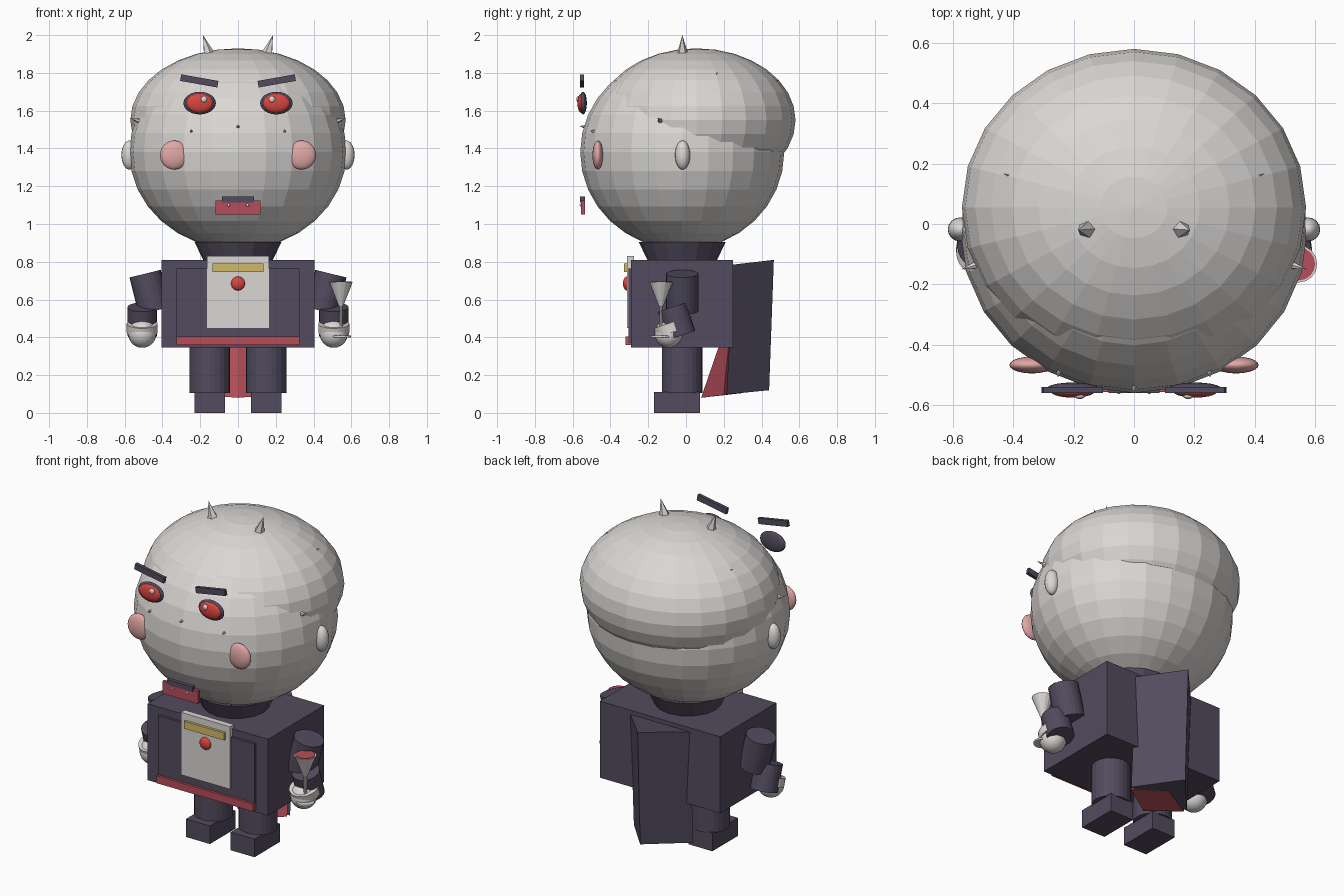
import bpy, bmesh, math
from mathutils import Vector, Matrix

if "Cube" in bpy.data.objects:
    bpy.data.objects.remove(bpy.data.objects["Cube"])


def material(name, rgb):
    m = bpy.data.materials.new(name)
    m.diffuse_color = (*rgb, 1)
    m.use_nodes = True
    m.node_tree.nodes["Principled BSDF"].inputs["Base Color"].default_value = m.diffuse_color
    return m


GREY = material("pale_grey", (0.70, 0.675, 0.655))
DARK = material("dark_plum", (0.084, 0.070, 0.112))
CRIMSON = material("crimson", (0.47, 0.075, 0.10))
RED = material("bright_red", (0.70, 0.060, 0.050))
GOLD = material("gold", (0.64, 0.49, 0.14))
PINK = material("blush_pink", (0.75, 0.39, 0.375))


def finish(name, mat, bm, smooth=False):
    bmesh.ops.recalc_face_normals(bm, faces=bm.faces)
    me = bpy.data.meshes.new(name)
    bm.to_mesh(me)
    bm.free()
    me.materials.append(mat)
    for p in me.polygons:
        p.use_smooth = smooth
    ob = bpy.data.objects.new(name, me)
    bpy.context.collection.objects.link(ob)
    return ob


def ball(name, mat, loc, radii, seg=24, rings=16, smooth=False):
    bm = bmesh.new()
    bmesh.ops.create_uvsphere(bm, u_segments=seg, v_segments=rings, radius=1)
    bmesh.ops.transform(bm, verts=bm.verts,
                        matrix=Matrix.Translation(loc) @ Matrix.Diagonal((*radii, 1)))
    return finish(name, mat, bm, smooth)


def box(name, mat, x, y, z, tilt=0):
    """Box from its (min, max) ranges, tilted about the y axis."""
    bm = bmesh.new()
    bmesh.ops.create_cube(bm, size=1)
    mid = [(a + b) / 2 for a, b in (x, y, z)]
    size = [b - a for a, b in (x, y, z)]
    bmesh.ops.transform(bm, verts=bm.verts, matrix=Matrix.Translation(mid)
                        @ Matrix.Rotation(tilt, 4, 'Y') @ Matrix.Diagonal((*size, 1)))
    return finish(name, mat, bm)


def rod(name, mat, start, end, r1, r2, seg=24):
    """Cylinder or cone running from start to end."""
    a, b = Vector(start), Vector(end)
    bm = bmesh.new()
    bmesh.ops.create_cone(bm, cap_ends=True, segments=seg, radius1=r1, radius2=r2,
                          depth=(b - a).length)
    bmesh.ops.transform(bm, verts=bm.verts, matrix=Matrix.Translation((a + b) / 2)
                        @ (b - a).to_track_quat('Z', 'Y').to_matrix().to_4x4())
    return finish(name, mat, bm)


def loft(name, mat, bottom, top):
    """Prism joining two matching outlines."""
    bm = bmesh.new()
    lo = [bm.verts.new(p) for p in bottom]
    hi = [bm.verts.new(p) for p in top]
    bm.faces.new(lo)
    bm.faces.new(hi)
    for i in range(len(lo)):
        j = (i + 1) % len(lo)
        bm.faces.new((lo[i], lo[j], hi[j], hi[i]))
    return finish(name, mat, bm)


# Head, hair cap and neck
ball("head", GREY, (0, -0.02, 1.38), (0.575, 0.54, 0.515))
ball("hair_cap", GREY, (0, 0.055, 1.55), (0.57, 0.525, 0.38))
rod("neck", DARK, (0, -0.02, 0.80), (0, -0.02, 0.905), 0.18, 0.23, 16)

# Torso and front details
box("torso", DARK, (-0.405, 0.405), (-0.29, 0.25), (0.345, 0.81))
box("vest_panel", DARK, (-0.325, 0.325), (-0.305, -0.28), (0.37, 0.765))
box("belt", CRIMSON, (-0.325, 0.325), (-0.32, -0.28), (0.36, 0.405))
box("shirt_bib", GREY, (-0.165, 0.165), (-0.312, -0.275), (0.45, 0.83))
box("collar_bar", GOLD, (-0.135, 0.135), (-0.327, -0.305), (0.745, 0.79))
ball("chest_gem", RED, (0, -0.312, 0.685), (0.037, 0.022, 0.037), 16, 10)

# Mouth
box("mouth", CRIMSON, (-0.12, 0.12), (-0.556, -0.535), (1.05, 1.125))
box("lip", DARK, (-0.085, 0.085), (-0.56, -0.535), (1.115, 1.145))
# Nose
rod("nose", GREY, (0, -0.53, 1.515), (0, -0.56, 1.517), 0.01, 0.002, 6)

for s, side in ((-1, "left"), (1, "right")):
    # Face
    ball(side + "_ear", GREY, (s * 0.575, -0.018, 1.365), (0.042, 0.04, 0.077), 16, 12, True)
    ball(side + "_cheek", PINK, (s * 0.338, -0.467, 1.365), (0.075, 0.028, 0.077), 20, 12, True)
    ball(side + "_eye_rim", DARK, (s * 0.203, -0.545, 1.64), (0.086, 0.02, 0.06), 20, 12, True)
    ball(side + "_iris", RED, (s * 0.203, -0.555, 1.64), (0.072, 0.02, 0.05), 20, 12, True)
    ball(side + "_eye_glint", GREY, (s * 0.18, -0.57, 1.66), (0.017, 0.01, 0.017), 12, 8, True)
    box(side + "_brow", DARK, sorted((s * 0.105, s * 0.305)), (-0.56, -0.54),
        (1.74, 1.775), -s * math.radians(10))
    ball(side + "_tooth", GREY, (s * 0.05, -0.557, 1.10), (0.008, 0.006, 0.008), 8, 6)

    # Horns and small spikes
    rod(side + "_horn", GREY, (s * 0.155, -0.018, 1.90), (s * 0.185, -0.02, 2.0), 0.031, 0, 5)
    rod(side + "_temple_spike", GREY, (s * 0.52, -0.135, 1.545),
        (s * 0.572, -0.15, 1.56), 0.015, 0, 6)
    rod(side + "_freckle", GREY, (s * 0.245, -0.475, 1.49), (s * 0.252, -0.505, 1.492), 0.012, 0.003, 6)
    rod(side + "_hair_spike", GREY, (s * 0.40, 0.155, 1.785), (s * 0.433, 0.167, 1.803), 0.006, 0, 6)

    # Arms, cuffs and hands
    rod(side + "_upper_arm", DARK, (s * 0.443, -0.02, 0.54), (s * 0.492, -0.02, 0.737), 0.085, 0.085)
    rod(side + "_forearm", DARK, (s * 0.507, -0.025, 0.41), (s * 0.507, -0.074, 0.56), 0.078, 0.078)
    rod(side + "_cuff", GREY, (s * 0.507, -0.078, 0.425), (s * 0.507, -0.094, 0.473), 0.082, 0.082)
    ball(side + "_hand", GREY, (s * 0.507, -0.092, 0.42), (0.075, 0.075, 0.075), 20, 12, True)

    # Legs and feet
    rod(side + "_leg", DARK, (s * 0.15, -0.02, 0.105), (s * 0.15, -0.02, 0.36), 0.108, 0.108)
    box(side + "_foot", DARK, sorted((s * 0.07, s * 0.23)), (-0.17, 0.075), (0, 0.11))

# Goblet in one hand
gx, gy = 0.545, -0.132
rod("goblet_bowl", GREY, (gx, gy, 0.565), (gx, gy, 0.692), 0.012, 0.062, 16)
rod("goblet_drink", CRIMSON, (gx, gy, 0.685), (gx, gy, 0.696), 0.055, 0.055, 16)
rod("goblet_stem", GREY, (gx, gy, 0.405), (gx, gy, 0.57), 0.009, 0.009, 10)
rod("goblet_base", GREY, (gx, gy, 0.40), (gx, gy, 0.41), 0.052, 0.052, 16)

# Cape: ridged outer back and lining that flares forward
loft("cape", DARK,
     [(0, 0.44, 0.12), (0.2, 0.215, 0.098), (-0.2, 0.215, 0.098)],
     [(0, 0.465, 0.81), (0.2, 0.25, 0.785), (-0.2, 0.25, 0.785)])
loft("cape_lining", CRIMSON,
     [(0, 0.08, 0.08), (0.19, 0.20, 0.095), (0, 0.30, 0.105), (-0.19, 0.20, 0.095)],
     [(0, 0.245, 0.56), (0.19, 0.245, 0.56), (0, 0.30, 0.56), (-0.19, 0.245, 0.56)])
